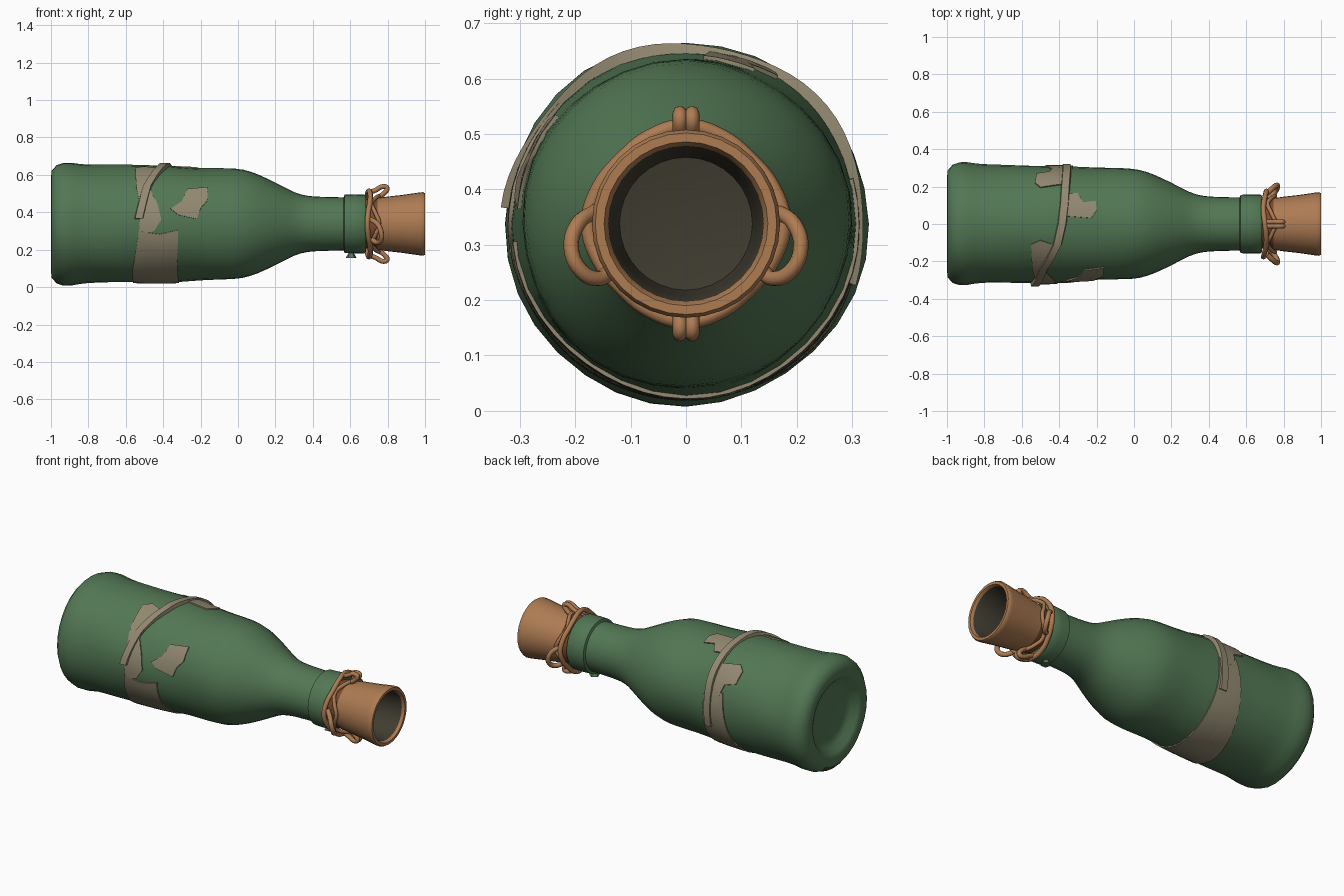
import bpy, bmesh, math
from mathutils import Vector

if "Cube" in bpy.data.objects:
    bpy.data.objects.remove(bpy.data.objects["Cube"])

CZ = 0.338          # height of the bottle axis (bottle lies along x)
SEG = 32


def mat(name, rgb):
    m = bpy.data.materials.new(name)
    m.diffuse_color = (*rgb, 1)
    m.use_nodes = True
    m.node_tree.nodes["Principled BSDF"].inputs["Base Color"].default_value = m.diffuse_color
    return m


GREEN = mat("bottle green", (0.085, 0.185, 0.088))
BEIGE = mat("worn label beige", (0.29, 0.25, 0.165))
CORK = mat("cork orange", (0.42, 0.20, 0.085))
BROWN = mat("dark cork brown", (0.20, 0.07, 0.025))
DARK = mat("dark interior", (0.05, 0.045, 0.03))


def pos(x, r, a):
    """Point at angle a around the axis: 0 = top, 90 degrees = front."""
    return Vector((x, -r * math.sin(a), CZ + r * math.cos(a)))


def finish(name, bm, mats, angle=40):
    me = bpy.data.meshes.new(name)
    bm.to_mesh(me)
    bm.free()
    ob = bpy.data.objects.new(name, me)
    bpy.context.collection.objects.link(ob)
    for m in mats:
        me.materials.append(m)
    bpy.ops.object.select_all(action='DESELECT')
    ob.select_set(True)
    bpy.context.view_layer.objects.active = ob
    bpy.ops.object.shade_smooth_by_angle(angle=math.radians(angle))
    return ob


def lathe(name, profile, mats, rule, wobble=lambda x, a: 1):
    """Spin (x, r) pairs around the axis; r = 0 ends are closed to a point."""
    bm = bmesh.new()
    rings = []
    for x, r in profile:
        if r == 0:
            rings.append([bm.verts.new(pos(x, 0, 0))] * SEG)
        else:
            angs = [2 * math.pi * i / SEG for i in range(SEG)]
            rings.append([bm.verts.new(pos(x, r * wobble(x, a), a)) for a in angs])
    for k in range(len(rings) - 1):
        p, q = rings[k], rings[k + 1]
        for i in range(SEG):
            j = (i + 1) % SEG
            vs = list(dict.fromkeys((p[i], p[j], q[j], q[i])))
            f = bm.faces.new(vs)
            f.material_index = rule(k, 360 * (i + 0.5) / SEG)
    bmesh.ops.recalc_face_normals(bm, faces=bm.faces)
    return finish(name, bm, mats)


# ---- bottle: recessed base, body, shoulder, neck and collar ----
BODY = [(-0.97, 0.316), (-0.92, 0.330), (-0.82, 0.318), (-0.6, 0.314), (-0.4, 0.312),
        (-0.2, 0.300), (0.0, 0.293), (0.08, 0.274), (0.16, 0.240), (0.24, 0.200),
        (0.30, 0.170), (0.36, 0.152), (0.44, 0.145), (0.565, 0.142)]


def radius(x):
    """Smooth interpolation through the body profile."""
    n = len(BODY)
    k = max(i for i in range(n - 1) if BODY[i][0] <= x + 1e-9 or i == 0)

    def slope(i):
        a, b = BODY[max(i - 1, 0)], BODY[min(i + 1, n - 1)]
        return (b[1] - a[1]) / (b[0] - a[0])
    (x0, r0), (x1, r1) = BODY[k], BODY[k + 1]
    h = x1 - x0
    t = (x - x0) / h
    return ((2 * t**3 - 3 * t**2 + 1) * r0 + (t**3 - 2 * t**2 + t) * h * slope(k)
            + (3 * t**2 - 2 * t**3) * r1 + (t**3 - t**2) * h * slope(k + 1))


def dents(x, a):
    fade = min(1, max(0, (0.5 - x) / 0.6))
    return 1 + fade * (0.006 * math.sin(3 * a + 7 * x) + 0.005 * math.sin(5 * a - 11 * x + 1))


base = [(-0.945, 0), (-0.95, 0.14), (-0.96, 0.19), (-0.99, 0.215), (-1.0, 0.24), (-0.997, 0.285)]
wall = [(-0.97 + 1.535 * i / 40, radius(-0.97 + 1.535 * i / 40)) for i in range(41)]
collar = [(0.57, 0.156), (0.62, 0.158), (0.675, 0.157), (0.685, 0.150), (0.685, 0.10)]
lathe("bottle", base + wall + collar, [GREEN, DARK],
      lambda k, a: 1 if k == 5 and 165 < a < 205 else 0, dents)

# ---- chipped piece under the collar ----
bm = bmesh.new()
bmesh.ops.create_cone(bm, segments=5, radius1=0.03, radius2=0.012, depth=0.03, cap_ends=True)
bmesh.ops.translate(bm, verts=bm.verts, vec=(0.605, 0, 0.172))
finish("collar_chip", bm, [GREEN])

# ---- hollow cork ----
lathe("cork", [(0.67, 0.125), (0.70, 0.136), (0.745, 0.138), (0.80, 0.146), (0.88, 0.155),
               (0.97, 0.168), (0.99, 0.170), (1.0, 0.164), (1.0, 0.148), (0.985, 0.140),
               (0.85, 0.130), (0.72, 0.120), (0.70, 0)], [CORK, BROWN, DARK],
      lambda k, a: 1 if k < 2 else (2 if k >= 9 else 0))


# ---- wire cage around the cork ----
def wire(name, pts, thick, closed=False):
    cu = bpy.data.curves.new(name, 'CURVE')
    cu.dimensions = '3D'
    cu.bevel_depth = thick
    cu.bevel_resolution = 2
    cu.resolution_u = 5
    cu.use_fill_caps = True
    sp = cu.splines.new('BEZIER')
    sp.bezier_points.add(len(pts) - 1)
    for b, p in zip(sp.bezier_points, pts):
        b.co = p
        b.handle_left_type = b.handle_right_type = 'AUTO'
    sp.use_cyclic_u = closed
    cu.materials.append(CORK)
    ob = bpy.data.objects.new(name, cu)
    bpy.context.collection.objects.link(ob)


turn = [2 * math.pi * i / 16 for i in range(16)]
wire("wire_ring", [pos(0.70 + 0.008 * math.sin(3 * a), 0.170 + 0.006 * math.cos(4 * a), a)
                   for a in turn], 0.014, True)
wire("wire_inner_ring", [pos(0.735 + 0.02 * math.cos(4 * a), 0.150, a) for a in turn], 0.011, True)
for side, a in (("top", 0), ("bottom", math.pi)):
    for s in (-1, 1):
        loop = ((0.70, 0.168), (0.735, 0.180), (0.775, 0.200), (0.797, 0.192),
                (0.785, 0.168), (0.755, 0.145))
        wire(side + "_wire_loop", [pos(x, r, a) + Vector((0, s * 0.011, 0)) for x, r in loop], 0.013)
for side, s in (("front", 1), ("back", -1)):
    ear = ((0.71, 0.165, 82), (0.745, 0.195, 90), (0.765, 0.212, 102),
           (0.765, 0.208, 114), (0.745, 0.188, 122), (0.715, 0.160, 122))
    wire(side + "_wire_ear", [pos(x, r, s * math.radians(d)) for x, r, d in ear], 0.014)


# ---- torn label patches laid on the bottle wall ----
def patch(name, outline, rings):
    n = len(outline)
    edge = []
    for i in range(n):
        (x0, a0), (x1, a1) = outline[i], outline[(i + 1) % n]
        m = max(2, int(abs(a1 - a0) / 7))
        edge += [(x0 + (x1 - x0) * t / m, a0 + (a1 - a0) * t / m) for t in range(m)]
    cx = sum(p[0] for p in outline) / n
    ca = (min(p[1] for p in outline) + max(p[1] for p in outline)) / 2
    bm = bmesh.new()

    def vert(x, d, lift):
        a = math.radians(d)
        return bm.verts.new(pos(x, radius(x) * dents(x, a) + lift, a))
    loops = [[vert(cx + (x - cx) * k / rings, ca + (d - ca) * k / rings, 0.006)
              for x, d in edge] for k in range(1, rings + 1)]
    loops.append([vert(x, d, -0.003) for x, d in edge])     # tucked rim
    mid = vert(cx, ca, 0.006)
    e = len(edge)
    for i in range(e):
        j = (i + 1) % e
        bm.faces.new((mid, loops[0][i], loops[0][j]))
        for p, q in zip(loops, loops[1:]):
            bm.faces.new((p[i], q[i], q[j], p[j]))
    bm.normal_update()
    out = sum(f.normal.dot(f.calc_center_median() - Vector((f.calc_center_median().x, 0, CZ)))
              for f in bm.faces)
    if out < 0:
        bmesh.ops.reverse_faces(bm, faces=bm.faces)
    finish(name, bm, [BEIGE], 60)


patch("front_upper_label", [(-0.55, 20), (-0.50, 16), (-0.44, 20), (-0.43, 34), (-0.47, 55),
                            (-0.43, 70), (-0.41, 86), (-0.45, 97), (-0.53, 100), (-0.52, 75),
                            (-0.545, 50)], 6)
patch("lower_label_band", [(-0.53, 97), (-0.42, 100), (-0.32, 96), (-0.325, 130), (-0.315, 180),
                           (-0.32, 230), (-0.33, 285), (-0.45, 290), (-0.47, 265), (-0.50, 230),
                           (-0.56, 180), (-0.565, 140)], 18)
patch("front_label_scrap", [(-0.36, 75), (-0.30, 67), (-0.27, 53), (-0.16, 50), (-0.165, 66),
                            (-0.20, 74), (-0.22, 85), (-0.32, 81)], 5)
patch("back_label_scrap", [(-0.53, -44), (-0.50, -38), (-0.38, -42), (-0.37, -75), (-0.42, -82),
                           (-0.45, -62), (-0.52, -58)], 5)
patch("top_label_scrap", [(-0.37, -8), (-0.23, -6), (-0.20, -14), (-0.205, -24), (-0.27, -22),
                          (-0.30, -32), (-0.37, -30)], 4)

# ---- raised strap winding over the top ----
PATH = [(-110, -0.36), (-60, -0.36), (-20, -0.372), (0, -0.385), (20, -0.41), (50, -0.485), (85, -0.53)]
bm = bmesh.new()
rows = []
for i in range(40):
    d = -110 + 195 * i / 39
    k = max(j for j in range(len(PATH) - 1) if PATH[j][0] <= d)
    (d0, x0), (d1, x1) = PATH[k], PATH[k + 1]
    x = x0 + (x1 - x0) * (d - d0) / (d1 - d0)
    a = math.radians(d)
    r = radius(x) * dents(x, a)
    lift = 0.016 + 0.004 * math.sin(5 * a)
    rows.append([bm.verts.new(pos(x + w, r + h, a)) for w, h in
                 ((-0.024, -0.002), (-0.020, lift), (0.020, lift), (0.024, -0.002))])
for p, q in zip(rows, rows[1:]):
    for c in range(4):
        bm.faces.new((p[c], p[(c + 1) % 4], q[(c + 1) % 4], q[c]))
bm.faces.new(rows[0])
bm.faces.new(rows[-1])
bmesh.ops.recalc_face_normals(bm, faces=bm.faces)
finish("strap", bm, [BEIGE])
